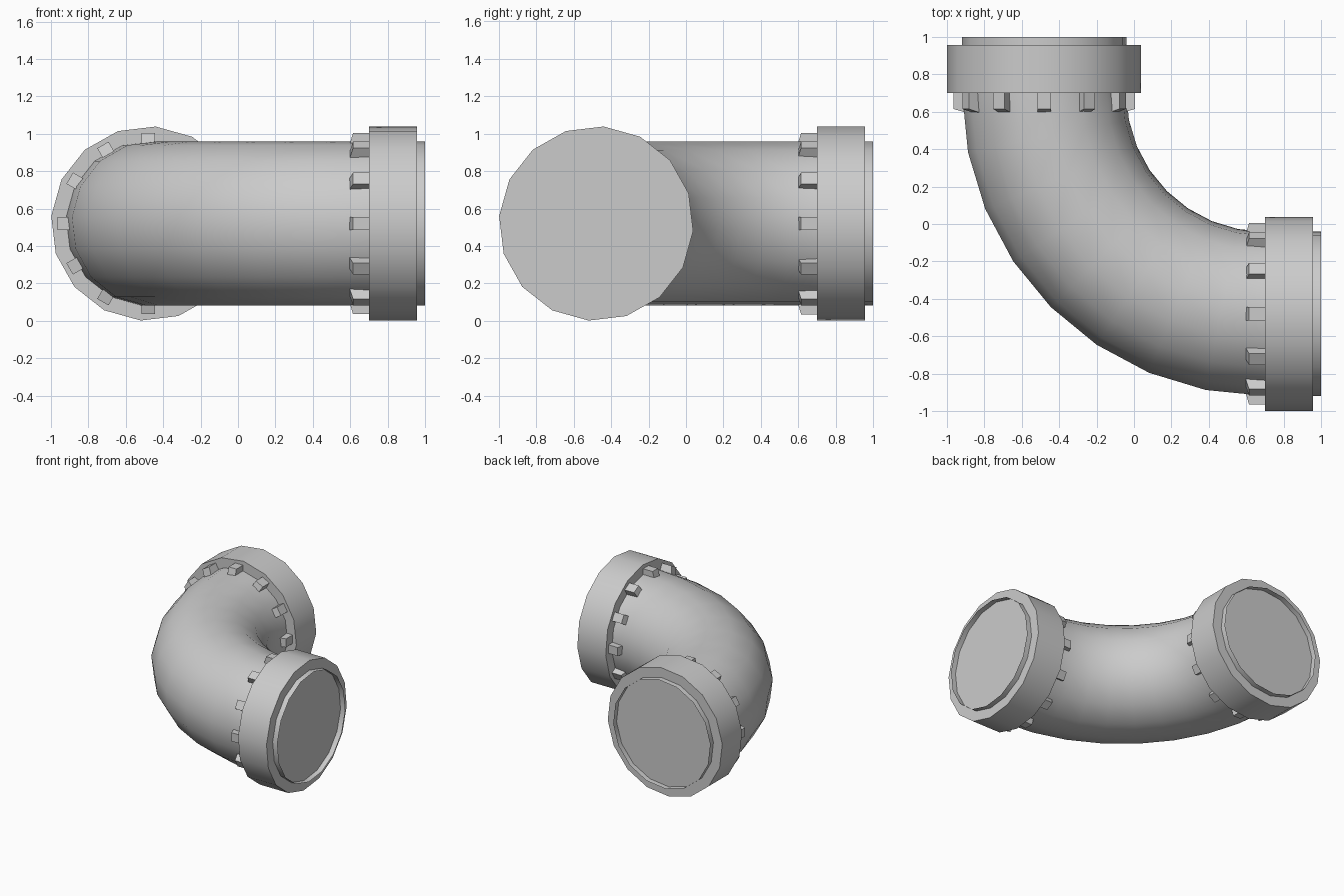
import bpy
import bmesh
from math import sin, cos, pi, radians

cube = bpy.data.objects.get("Cube")
if cube:
    bpy.data.objects.remove(cube)

AXIS, MID_Z = -0.48, 0.52        # pipe axis offset and height
BEND, BEND_R = 0.70, 1.18        # bend centre (x = y) and radius
SIDES = 16
PHASE = radians(85.6)

grey = bpy.data.materials.new("grey metal")
grey.use_nodes = True
grey.diffuse_color = (0.6, 0.6, 0.6, 1)
grey.node_tree.nodes["Principled BSDF"].inputs["Base Color"].default_value = (0.6, 0.6, 0.6, 1)


def finish(name, bm, smooth=True):
    mesh = bpy.data.meshes.new(name)
    bm.to_mesh(mesh)
    bm.free()
    mesh.materials.append(grey)
    obj = bpy.data.objects.new(name, mesh)
    bpy.context.collection.objects.link(obj)
    if smooth:
        bpy.ops.object.select_all(action="DESELECT")
        obj.select_set(True)
        bpy.context.view_layer.objects.active = obj
        bpy.ops.object.shade_smooth_by_angle(angle=radians(35))


def ring(bm, radius, place):
    """Circle of vertices; place turns (toward bend centre, up) into a point."""
    angles = [PHASE + 2 * pi * k / SIDES for k in range(SIDES)]
    return [bm.verts.new(place(radius * cos(a), radius * sin(a))) for a in angles]


def bridge(bm, a, b):
    for k in range(SIDES):
        n = (k + 1) % SIDES
        bm.faces.new((a[k], a[n], b[n], b[k]))


def at_end(end, d):
    """Cross-section frame at distance d along one of the two straight ends."""
    if end == "left":
        return lambda u, v: (d, AXIS + u, MID_Z + v)
    return lambda u, v: (AXIS + u, d, MID_Z + v)


def at_bend(a):
    return lambda u, v: (BEND - (BEND_R - u) * cos(a), BEND - (BEND_R - u) * sin(a), MID_Z + v)


# Curved open pipe with short straight ends
bm = bmesh.new()
frames = [at_end("rear", 1.0)]
frames += [at_bend(radians(90) * k / 8) for k in range(9)]
frames.append(at_end("left", 1.0))
rings = [ring(bm, 0.44, f) for f in frames]
for a, b in zip(rings, rings[1:]):
    bridge(bm, a, b)
finish("pipe_elbow", bm)

for end in ("left", "rear"):
    # Solid collar that closes the pipe just inside its rim
    bm = bmesh.new()
    inner = ring(bm, 0.52, at_end(end, 0.70))
    outer = ring(bm, 0.52, at_end(end, 0.957))
    bridge(bm, inner, outer)
    bm.faces.new(inner)
    bm.faces.new(outer)
    bmesh.ops.recalc_face_normals(bm, faces=bm.faces)
    finish(end + "_collar", bm)

    # Twelve slanted lugs around the pipe behind the collar
    bm = bmesh.new()
    for k in range(12):
        a = radians(30 * k)
        loops = []
        for radius, start in ((0.40, 0.59), (0.485, 0.615)):
            loop = []
            for d, side in ((start, -1), (start, 1), (0.71, 1), (0.71, -1)):
                w = 0.035 * side
                u = radius * cos(a) - w * sin(a)
                v = radius * sin(a) + w * cos(a)
                loop.append(bm.verts.new(at_end(end, d)(u, v)))
            loops.append(loop)
        low, high = loops
        bm.faces.new(low)
        bm.faces.new(high)
        for i in range(4):
            n = (i + 1) % 4
            bm.faces.new((low[i], low[n], high[n], high[i]))
    bmesh.ops.recalc_face_normals(bm, faces=bm.faces)
    finish(end + "_lugs", bm, smooth=False)
